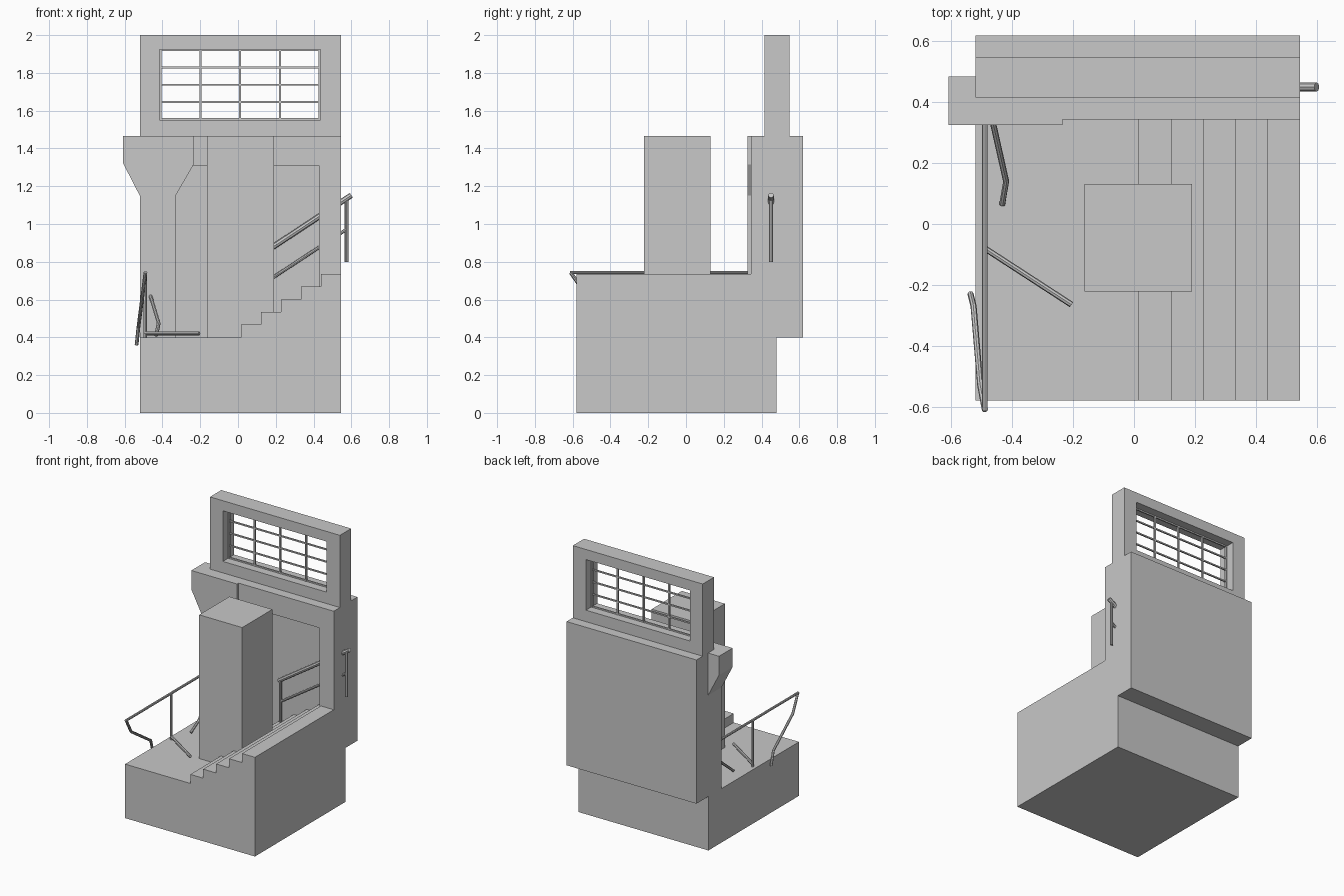
import bpy, bmesh
from mathutils import Vector

old = bpy.data.objects.get("Cube")
if old:
    bpy.data.objects.remove(old, do_unlink=True)

concrete = bpy.data.materials.new("light grey")
concrete.use_nodes = True
GREY = (0.58, 0.58, 0.58, 1)
concrete.diffuse_color = GREY
concrete.node_tree.nodes["Principled BSDF"].inputs["Base Color"].default_value = GREY


def finish(name, bm):
    bmesh.ops.recalc_face_normals(bm, faces=bm.faces)
    mesh = bpy.data.meshes.new(name)
    bm.to_mesh(mesh)
    bm.free()
    mesh.materials.append(concrete)
    obj = bpy.data.objects.new(name, mesh)
    bpy.context.collection.objects.link(obj)
    return obj


def prism(name, outline, y0, y1):
    """Extrude an x-z outline from y0 to y1."""
    bm = bmesh.new()
    face = bm.faces.new([bm.verts.new((x, y0, z)) for x, z in outline])
    ext = bmesh.ops.extrude_face_region(bm, geom=[face])["geom"]
    verts = [v for v in ext if isinstance(v, bmesh.types.BMVert)]
    bmesh.ops.translate(bm, verts=verts, vec=(0, y1 - y0, 0))
    return finish(name, bm)


def box(name, x0, x1, y0, y1, z0, z1):
    return prism(name, [(x0, z0), (x1, z0), (x1, z1), (x0, z1)], y0, y1)


def boolean(target, other, operation):
    mod = target.modifiers.new("cut", 'BOOLEAN')
    mod.operation = operation
    mod.solver = 'EXACT'
    mod.object = other
    bpy.context.view_layer.objects.active = target
    bpy.ops.object.modifier_apply(modifier=mod.name)
    bpy.data.objects.remove(other, do_unlink=True)


def pipe(name, points, radius):
    """Round bar swept along a path."""
    curve = bpy.data.curves.new(name, 'CURVE')
    curve.dimensions = '3D'
    curve.bevel_depth = radius
    curve.bevel_resolution = 2
    curve.use_fill_caps = True
    spline = curve.splines.new('POLY')
    spline.points.add(len(points) - 1)
    for p, co in zip(spline.points, points):
        p.co = (*co, 1)
    curve.materials.append(concrete)
    obj = bpy.data.objects.new(name, curve)
    bpy.context.collection.objects.link(obj)
    bpy.ops.object.select_all(action='DESELECT')
    obj.select_set(True)
    bpy.context.view_layer.objects.active = obj
    bpy.ops.object.convert(target='MESH')
    bpy.ops.object.shade_smooth_by_angle()


LEFT, RIGHT = -0.52, 0.545
FLOOR, WALL_TOP = 0.4, 1.465
BACK = 0.48

# Base block with a flight of steps
outline = [(LEFT, 0), (RIGHT, 0), (RIGHT, 0.735)]
for i in reversed(range(5)):
    x = 0.015 + i * 0.106
    z = FLOOR + i * 0.067
    outline += [(x, z + 0.067), (x, z)]
outline.append((LEFT, FLOOR))
base = prism("stepped_base", outline, -0.58, BACK)

# Back wall with the stair recess
wall = box("back_wall", LEFT, RIGHT, 0.343, 0.62, FLOOR, WALL_TOP)
boolean(wall, box("recess_cutter", -0.33, 0.43, 0.2, BACK, 0.3, 1.31), 'DIFFERENCE')

# Flared pier and free-standing column
prism("flared_pier", [(-0.61, WALL_TOP), (-0.235, WALL_TOP), (-0.235, 1.315),
                      (-0.33, 1.15), (-0.33, FLOOR), (LEFT, FLOOR),
                      (LEFT, 1.15), (-0.61, 1.325)], 0.325, 0.485)
box("column", -0.163, 0.19, -0.222, 0.131, FLOOR, WALL_TOP)

# Upper wall with a window opening
W0, W1, S0, S1 = -0.415, 0.437, 1.55, 1.925
upper = box("window_wall", LEFT, RIGHT, 0.415, 0.547, WALL_TOP, 2)
boolean(upper, box("window_cutter", W0, W1, 0.3, 0.7, S0, S1), 'DIFFERENCE')

# Window grille: frame and bars
T = 0.005
for i in range(5):
    x = W0 + T + (W1 - W0 - 2 * T) * i / 4
    z = S0 + T + (S1 - S0 - 2 * T) * i / 4
    box("window_upright", x - T, x + T, 0.474, 0.488, S0, S1)
    box("window_crossbar", W0, W1, 0.476, 0.486, z - T, z + T)

# Stair railing passing through the side of the wall
RY = 0.45
pipe("stair_handrail", [(0.02, RY, 0.77), (0.6, RY, 1.152)], 0.015)
pipe("stair_mid_rail", [(0.03, RY, 0.615), (0.575, RY, 0.972)], 0.009)
pipe("stair_lower_post", [(0.033, RY, 0.46), (0.033, RY, 0.78)], 0.01)
pipe("stair_upper_post", [(0.575, RY, 0.8), (0.575, RY, 1.14)], 0.01)

# Broken side railing
RX = -0.49
pipe("side_handrail", [(RX, -0.615, 0.743), (RX, 0.34, 0.743)], 0.009)
pipe("side_post", [(RX, -0.08, 0.4), (RX, -0.08, 0.743)], 0.009)
pipe("fallen_rail", [(RX, -0.08, 0.421), (-0.205, -0.265, 0.421)], 0.01)
pipe("bent_front_post", [(RX, -0.61, 0.743), (-0.505, -0.53, 0.625),
                         (-0.527, -0.27, 0.455), (-0.537, -0.23, 0.36)], 0.01)
pipe("bent_rear_rail", [(-0.465, 0.34, 0.625), (-0.42, 0.14, 0.475),
                        (-0.433, 0.065, 0.41)], 0.01)
